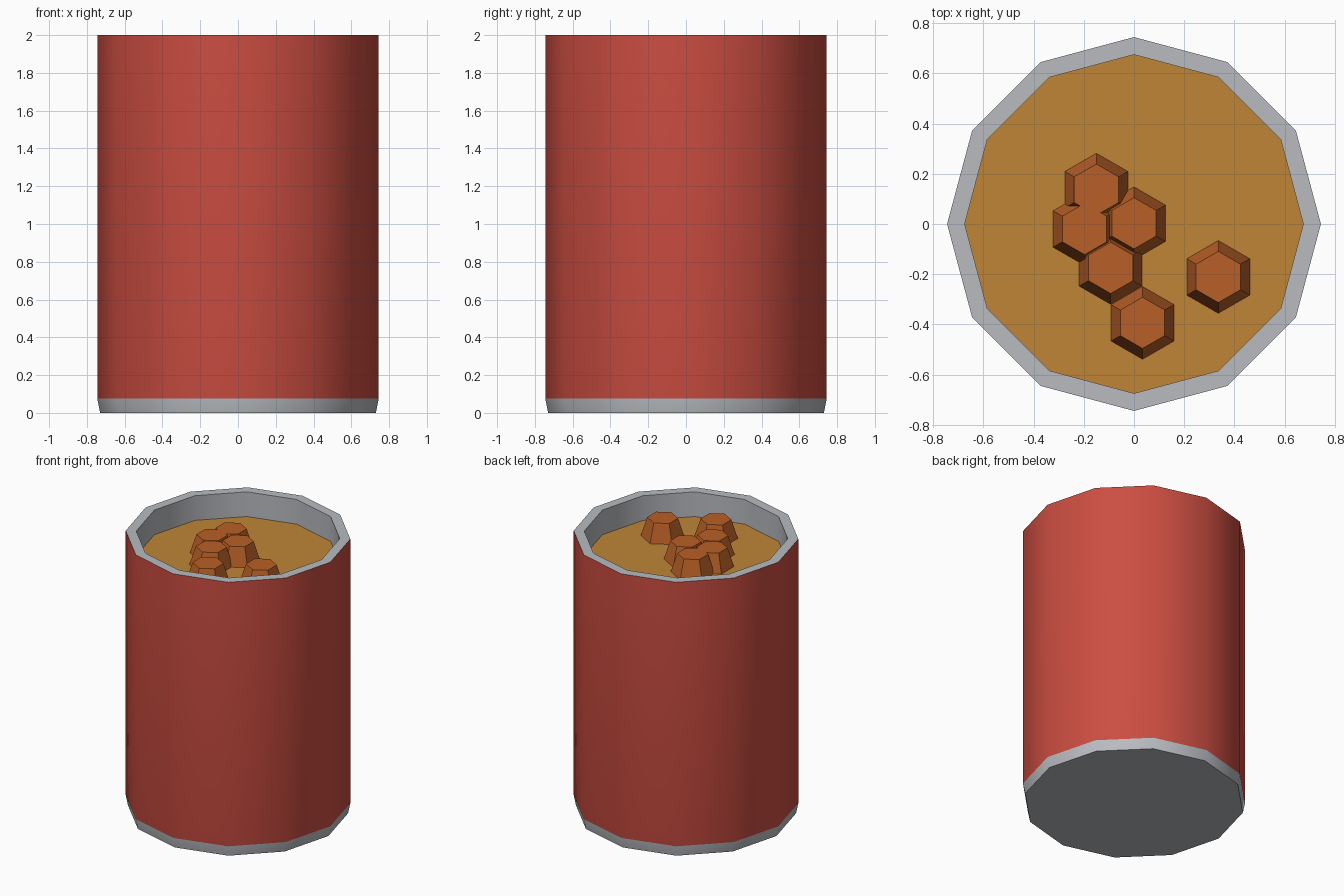
import bpy, bmesh, math

default = bpy.data.objects.get("Cube")
if default:
    bpy.data.objects.remove(default, do_unlink=True)


def make_material(name, rgb):
    mat = bpy.data.materials.new(name)
    mat.use_nodes = True
    mat.diffuse_color = (*rgb, 1)
    mat.node_tree.nodes["Principled BSDF"].inputs["Base Color"].default_value = (*rgb, 1)
    return mat


RED = make_material("label red", (0.60, 0.075, 0.053))
METAL = make_material("metal grey", (0.48, 0.50, 0.53))
SOUP = make_material("soup ochre", (0.52, 0.235, 0.036))
CHUNK = make_material("chunk brown", (0.48, 0.115, 0.02))

SIDES = 12
OUTER, INNER, FOOT = 0.745, 0.675, 0.73
HEIGHT, LABEL_BASE, SOUP_LEVEL = 2.0, 0.075, 1.82


def lathe(name, profile, sides, materials, start=0.0, cap_first=False, cap_last=False):
    """Sweep (radius, z) points, ordered bottom to top on the outside, around z."""
    bm = bmesh.new()
    rings = []
    for radius, z in profile:
        angles = [start + math.tau * i / sides for i in range(sides)]
        rings.append([bm.verts.new((radius * math.cos(a), radius * math.sin(a), z)) for a in angles])
    for low, high in zip(rings, rings[1:]):
        for i in range(sides):
            j = (i + 1) % sides
            bm.faces.new((low[i], low[j], high[j], high[i]))
    if cap_first:
        bm.faces.new(rings[0][::-1])
    if cap_last:
        bm.faces.new(rings[-1])
    mesh = bpy.data.meshes.new(name)
    bm.to_mesh(mesh)
    bm.free()
    for mat in materials:
        mesh.materials.append(mat)
    obj = bpy.data.objects.new(name, mesh)
    bpy.context.collection.objects.link(obj)
    return obj


# Can: chamfered foot, label wall, rim and inner wall in one shell
can = lathe("can_shell",
            [(FOOT, 0), (OUTER, LABEL_BASE), (OUTER, HEIGHT), (INNER, HEIGHT), (INNER, SOUP_LEVEL)],
            SIDES, [METAL, RED], cap_first=True)

# The tall outer wall carries the label colour
for face in can.data.polygons:
    is_wall = abs(face.normal.z) < 0.01
    if is_wall and face.normal.dot(face.center) > 0:
        face.material_index = 1

bpy.ops.object.select_all(action="DESELECT")
can.select_set(True)
bpy.context.view_layer.objects.active = can
bpy.ops.object.shade_smooth_by_angle(angle=math.radians(40))

# Soup surface
lathe("soup_surface", [(INNER, SOUP_LEVEL)], SIDES, [SOUP], cap_last=True)

# Six-sided chunks resting on the soup
chunk_spots = [(-0.15, 0.137), (0, 0.003), (-0.197, -0.02),
               (-0.093, -0.175), (0.034, -0.394), (0.336, -0.211)]
for number, (x, y) in enumerate(chunk_spots, 1):
    chunk = lathe(f"chunk_{number}", [(0.145, SOUP_LEVEL), (0.102, 1.955)], 6, [CHUNK],
                  start=math.pi / 2, cap_first=True, cap_last=True)
    chunk.location = (x, y, 0)
